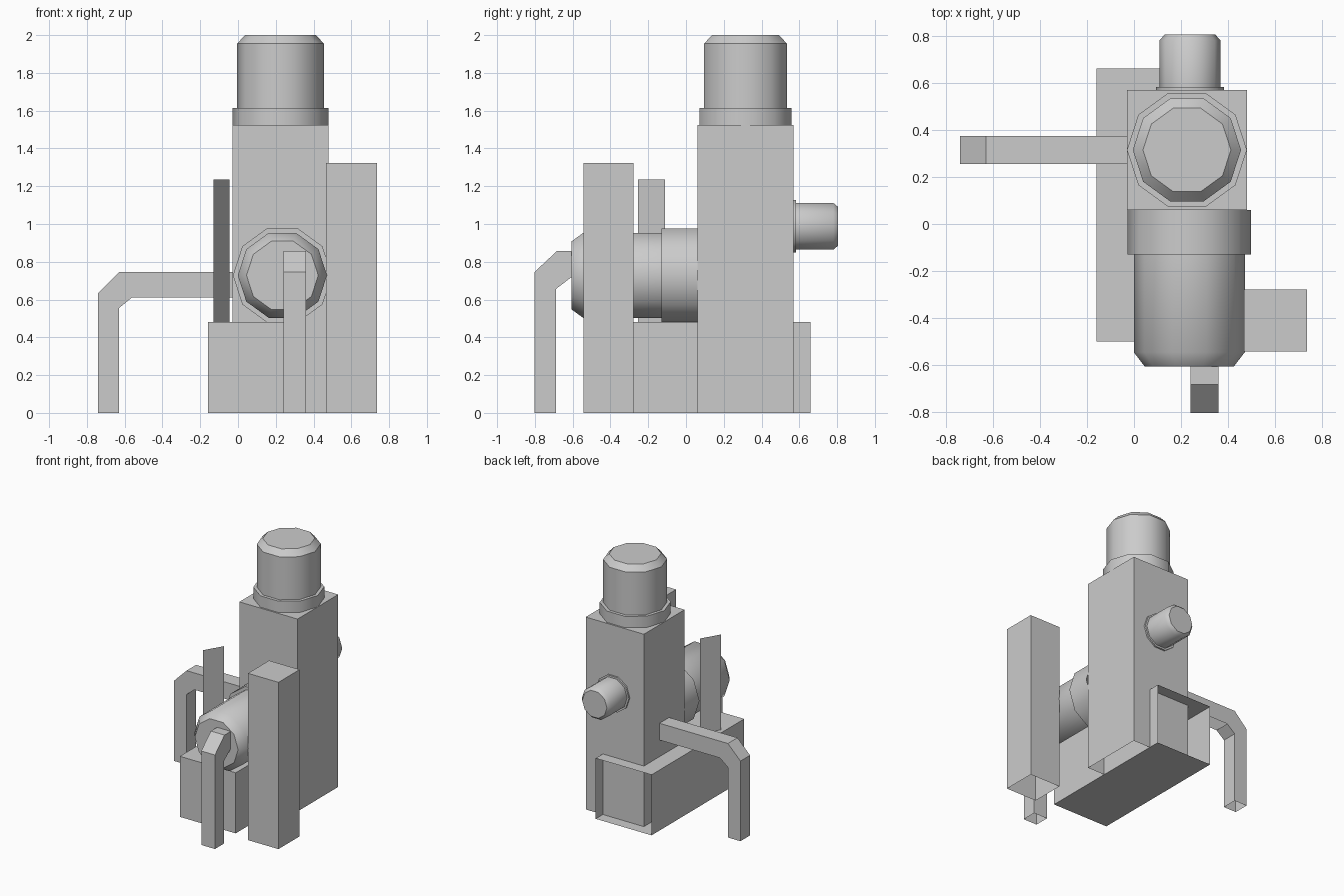
import bpy, bmesh, math
from mathutils import Matrix, Vector

cube = bpy.data.objects.get("Cube")
if cube:
    bpy.data.objects.remove(cube, do_unlink=True)

# Single plain grey
grey = bpy.data.materials.new("plain_grey")
grey.use_nodes = True
COLOUR = (0.6, 0.6, 0.6, 1)
grey.diffuse_color = COLOUR
grey.node_tree.nodes["Principled BSDF"].inputs["Base Color"].default_value = COLOUR


def finish(name, bm, smooth=False):
    mesh = bpy.data.meshes.new(name)
    bm.to_mesh(mesh)
    bm.free()
    obj = bpy.data.objects.new(name, mesh)
    bpy.context.collection.objects.link(obj)
    mesh.materials.append(grey)
    if smooth:
        bpy.ops.object.select_all(action='DESELECT')
        obj.select_set(True)
        bpy.context.view_layer.objects.active = obj
        bpy.ops.object.shade_smooth_by_angle(angle=math.radians(40))
    return obj


def remove_faces(bm, direction):
    """Leave a shell open on the side facing the given direction."""
    bm.normal_update()
    gone = [f for f in bm.faces if f.normal.dot(Vector(direction)) > 0.99]
    bmesh.ops.delete(bm, geom=gone, context='FACES')


def box(name, low, high, open_side):
    low, high = Vector(low), Vector(high)
    bm = bmesh.new()
    bmesh.ops.create_cube(bm, size=1, matrix=Matrix.Translation((low + high) / 2)
                          @ Matrix.Diagonal((*(high - low), 1)))
    remove_faces(bm, open_side)
    finish(name, bm)


def turned(name, centre, profile, turn, sides=10):
    """Faceted round part: (radius, height) rings along an axis, capped at the end."""
    bm = bmesh.new()
    rings = []
    for radius, height in profile:
        rings.append([bm.verts.new((radius * math.cos(a), radius * math.sin(a), height))
                      for a in (math.tau * i / sides for i in range(sides))])
    for a, b in zip(rings, rings[1:]):
        for i in range(sides):
            j = (i + 1) % sides
            bm.faces.new((a[i], a[j], b[j], b[i]))
    bm.faces.new(rings[-1])
    bm.transform(Matrix.Translation(centre) @ Matrix.Rotation(turn, 4, 'X'))
    finish(name, bm, smooth=True)


def bent_pipe(name, outline, axis, start, end):
    """Square pipe: a side outline (along, z) extruded across, open at the foot."""
    bm = bmesh.new()

    def point(u, z, across):
        return (u, across, z) if axis == 'X' else (across, u, z)

    a, b = [[bm.verts.new(point(u, z, s)) for u, z in outline] for s in (start, end)]
    n = len(outline)
    for i in range(n):
        j = (i + 1) % n
        bm.faces.new((a[i], a[j], b[j], b[i]))
    bm.faces.new(a)
    bm.faces.new(b)
    bmesh.ops.recalc_face_normals(bm, faces=bm.faces)
    remove_faces(bm, (0, 0, -1))
    finish(name, bm)


# Building blocks
DOWN, BACK = (0, 0, -1), (0, 1, 0)
box("tower", (-0.03, 0.06, 0), (0.48, 0.57, 1.525), DOWN)
box("base_block", (-0.16, -0.5, 0), (0.33, 0.66, 0.48), BACK)
box("side_post", (0.467, -0.543, 0), (0.735, -0.278, 1.322), DOWN)

# Tanks with a collar and a chamfered end
turned("top_tank", (0.225, 0.315, 1.525),
       [(0.255, 0), (0.255, 0.09), (0.23, 0.09), (0.23, 0.43), (0.187, 0.475)], 0)
turned("front_tank", (0.235, 0.06, 0.728),
       [(0.262, 0), (0.262, 0.19), (0.236, 0.19), (0.236, 0.605), (0.19, 0.665)],
       math.pi / 2)
turned("rear_outlet", (0.238, 0.57, 0.988),
       [(0.145, 0), (0.145, 0.013), (0.13, 0.013), (0.13, 0.21), (0.108, 0.235)],
       -math.pi / 2)

# Bent pipes running down to the ground
bent_pipe("side_pipe",
          [(-0.03, 0.745), (-0.63, 0.745), (-0.74, 0.635), (-0.74, 0), (-0.63, 0),
           (-0.63, 0.555), (-0.56, 0.612), (-0.03, 0.612)], 'X', 0.255, 0.375)
bent_pipe("front_pipe",
          [(-0.6, 0.857), (-0.683, 0.857), (-0.803, 0.745), (-0.803, 0), (-0.687, 0),
           (-0.687, 0.657), (-0.61, 0.716), (-0.6, 0.716)], 'Y', 0.24, 0.36)

# Thin upright sheet standing at a slant on the base
bm = bmesh.new()
bm.faces.new([bm.verts.new(p) for p in ((-0.13, -0.255, 0.48), (-0.045, -0.11, 0.48),
                                        (-0.045, -0.11, 1.235), (-0.13, -0.255, 1.235))])
finish("slanted_sheet", bm)
